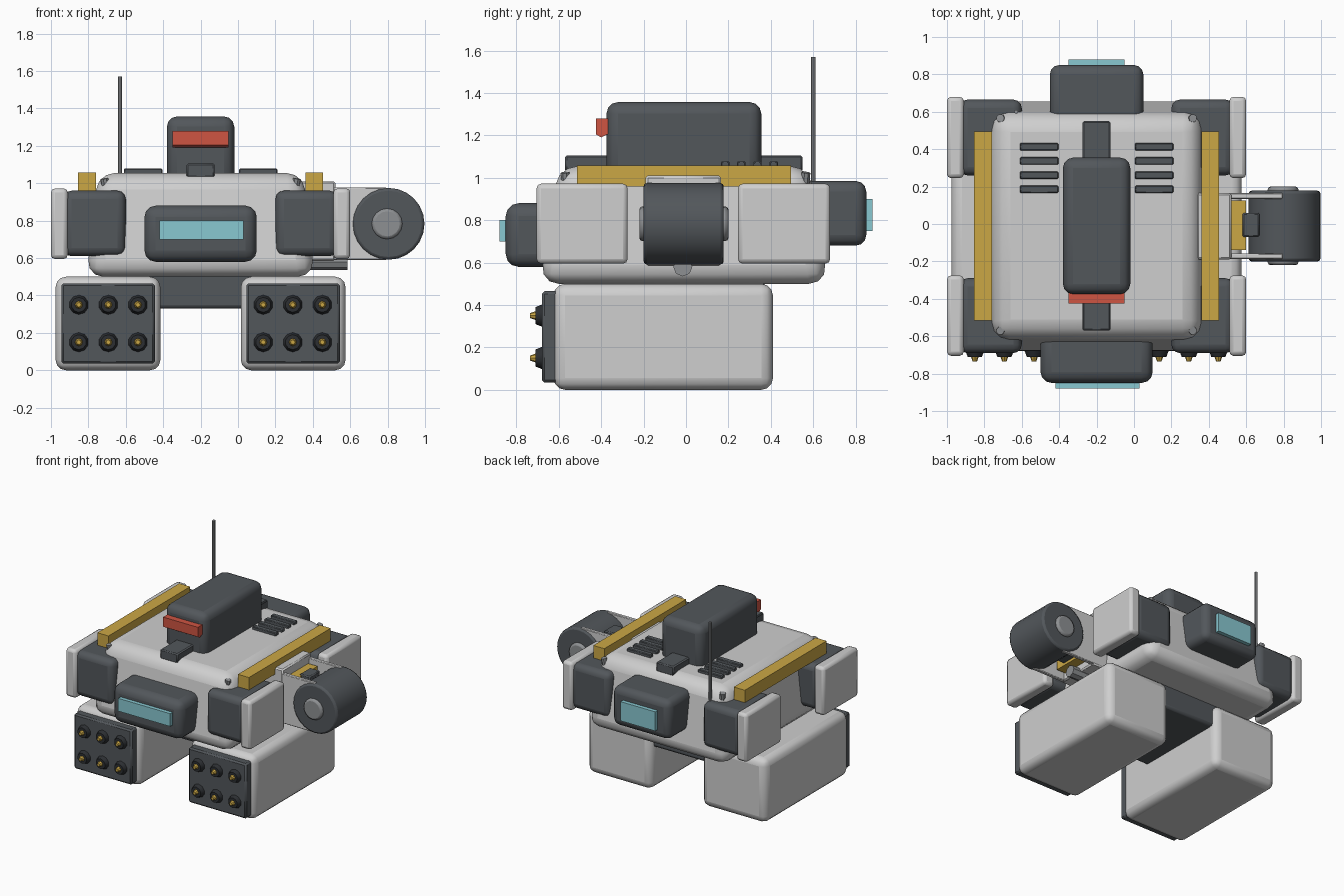
import bpy, bmesh, math
from mathutils import Matrix, Vector

if "Cube" in bpy.data.objects:
    bpy.data.objects.remove(bpy.data.objects["Cube"])


def material(name, rgb):
    m = bpy.data.materials.new(name)
    m.diffuse_color = (*rgb, 1)
    m.use_nodes = True
    m.node_tree.nodes["Principled BSDF"].inputs["Base Color"].default_value = m.diffuse_color
    return m


WHITE = material("pale armour", (0.62, 0.62, 0.62))
DARK = material("dark grey", (0.085, 0.095, 0.105))
BLACK = material("near black", (0.025, 0.028, 0.032))
YELLOW = material("ochre", (0.60, 0.39, 0.06))
CYAN = material("cyan glass", (0.25, 0.58, 0.64))
RED = material("red glass", (0.62, 0.09, 0.055))
METAL = material("mid grey metal", (0.27, 0.28, 0.29))

CX = -0.2  # centre line of the hull


def finish(name, bm, mat, bevel=0.0, seg=2):
    bmesh.ops.recalc_face_normals(bm, faces=bm.faces)
    mesh = bpy.data.meshes.new(name)
    bm.to_mesh(mesh)
    bm.free()
    mesh.materials.append(mat)
    ob = bpy.data.objects.new(name, mesh)
    bpy.context.collection.objects.link(ob)
    if bevel:
        mod = ob.modifiers.new("rounding", 'BEVEL')
        mod.width = bevel
        mod.segments = seg
        mod.limit_method = 'ANGLE'
        mod.angle_limit = math.radians(40)
    bpy.ops.object.select_all(action='DESELECT')
    bpy.context.view_layer.objects.active = ob
    ob.select_set(True)
    bpy.ops.object.shade_smooth_by_angle(angle=math.radians(35))
    return ob


def box(name, x, y, z, mat, bevel=0.0, seg=2, taper=(1, 1)):
    """Box from (min, max) ranges; taper scales the upper face."""
    bm = bmesh.new()
    bmesh.ops.create_cube(bm, size=1)
    c = [(r[0] + r[1]) / 2 for r in (x, y, z)]
    d = [r[1] - r[0] for r in (x, y, z)]
    for v in bm.verts:
        tx, ty = taper if v.co.z > 0 else (1, 1)
        v.co = Vector((c[0] + v.co.x * d[0] * tx, c[1] + v.co.y * d[1] * ty, c[2] + v.co.z * d[2]))
    return finish(name, bm, mat, bevel, seg)


def rod(name, start, end, r1, mat, r2=None, sides=16, bevel=0.0):
    """Cylinder or cone between two points."""
    a, b = Vector(start), Vector(end)
    bm = bmesh.new()
    rot = (b - a).to_track_quat('Z', 'Y').to_matrix().to_4x4()
    bmesh.ops.create_cone(bm, cap_ends=True, segments=sides, radius1=r1,
                          radius2=r1 if r2 is None else r2, depth=(b - a).length,
                          matrix=Matrix.Translation((a + b) / 2) @ rot)
    return finish(name, bm, mat, bevel, 2)


def extrude_profile(name, pts, axis, lo, hi, mat, bevel=0.0):
    """Extrude a 2D outline along x (points are y,z) or y (points are x,z)."""
    bm = bmesh.new()
    place = (lambda p, t: (t, p[0], p[1])) if axis == 'x' else (lambda p, t: (p[0], t, p[1]))
    a = [bm.verts.new(place(p, lo)) for p in pts]
    b = [bm.verts.new(place(p, hi)) for p in pts]
    bm.faces.new(a)
    bm.faces.new(b)
    for i in range(len(pts)):
        j = (i + 1) % len(pts)
        bm.faces.new((a[i], a[j], b[j], b[i]))
    return finish(name, bm, mat, bevel)


def span(s, lo, hi):
    """Range mirrored about the hull centre line."""
    return tuple(sorted((CX + s * lo, CX + s * hi)))


# hull and underside
box("hull", (-0.81, 0.41), (-0.69, 0.67), (0.5, 1.055), WHITE, 0.09, 3, taper=(0.9, 0.87))
box("under_frame", (-0.55, 0.15), (-0.36, 0.37), (0.33, 0.53), DARK, 0.02)

# front cockpit and rear block with windows
box("front_cockpit", (-0.5, 0.1), (-0.85, -0.55), (0.58, 0.88), DARK, 0.06, 3)
box("front_window", (-0.42, 0.03), (-0.88, -0.84), (0.70, 0.80), CYAN)
box("rear_block", (-0.45, 0.05), (0.5, 0.85), (0.68, 0.985), DARK, 0.05, 3)
box("rear_window", (-0.35, -0.05), (0.84, 0.88), (0.75, 0.90), CYAN)

# roof turret, rail and visor
box("turret", (-0.38, -0.02), (-0.375, 0.355), (1.0, 1.357), DARK, 0.055, 3)
box("roof_rail", (-0.275, -0.125), (-0.57, 0.55), (1.03, 1.105), DARK, 0.008, 1)
extrude_profile("visor", [(-0.36, 1.21), (-0.40, 1.19), (-0.425, 1.205), (-0.425, 1.28), (-0.36, 1.28)],
                'x', -0.35, -0.05, RED)

for s, side in ((-1, "left"), (1, "right")):
    # roof bars and vents
    box(f"{side}_roof_bar", span(s, 0.56, 0.655), (-0.515, 0.495), (0.96, 1.057), YELLOW)
    for i in range(4):
        y = 0.185 + i * 0.076
        box(f"{side}_vent_{i + 1}", span(s, 0.205, 0.41), (y - 0.02, y + 0.02), (1.04, 1.078), DARK, 0.005, 1)

    # corner blocks with outer armour plates
    for end, y0, y1 in (("front", -0.69, -0.29), ("rear", 0.26, 0.665)):
        box(f"{side}_{end}_corner", span(s, 0.40, 0.735), (y0, y1), (0.61, 0.96), DARK, 0.045, 3)
        box(f"{side}_{end}_plate", span(s, 0.71, 0.80), (y0 - 0.015, y1 + 0.015), (0.595, 0.972), WHITE, 0.022, 2)

    # roof bolts
    for y in (-0.565, 0.56):
        x = CX + s * 0.505
        rod(f"{side}_bolt", (x, y, 0.97), (x + s * 0.01, y * 1.01, 1.025), 0.022, METAL, sides=8)

    # launcher pods
    box(f"{side}_pod", span(s, 0.215, 0.775), (-0.625, 0.41), (0, 0.5), WHITE, 0.055, 3)
    box(f"{side}_pod_face", span(s, 0.245, 0.745), (-0.68, -0.58), (0.035, 0.465), DARK, 0.012, 1)
    for i in range(3):
        for z in (0.15, 0.35):
            x = CX + s * (0.335 + 0.158 * i)
            rod(f"{side}_tube", (x, -0.66, z), (x, -0.71, z), 0.06, BLACK, r2=0.04, sides=10)
            rod(f"{side}_warhead", (x, -0.70, z), (x, -0.735, z), 0.024, YELLOW, r2=0.012, sides=8)

# drum on the right side, with its bracket
rod("drum", (0.805, -0.2, 0.783), (0.805, 0.178, 0.783), 0.192, DARK, sides=24, bevel=0.015)
rod("drum_hub", (0.797, -0.22, 0.783), (0.797, 0.2, 0.783), 0.082, METAL, sides=16, bevel=0.015)
box("bracket_base", (0.335, 0.52), (-0.19, 0.165), (0.585, 1.01), WHITE, 0.01, 1)
for side, y in (("front", -0.172), ("rear", 0.15)):
    box(f"bracket_{side}_arm", (0.34, 0.795), (y - 0.015, y + 0.015), (0.59, 0.978), WHITE, 0.005, 1)
box("bracket_band", (0.50, 0.60), (-0.14, 0.125), (0.64, 0.94), YELLOW)
box("drum_feed", (0.58, 0.67), (-0.07, 0.06), (0.66, 0.95), DARK, 0.008, 1)
rod("bracket_pipe", (0.36, -0.015, 0.58), (0.585, -0.015, 0.58), 0.045, METAL, sides=8)

# aerial
rod("aerial", (-0.63, 0.6, 0.95), (-0.63, 0.6, 1.57), 0.011, METAL, sides=8)
